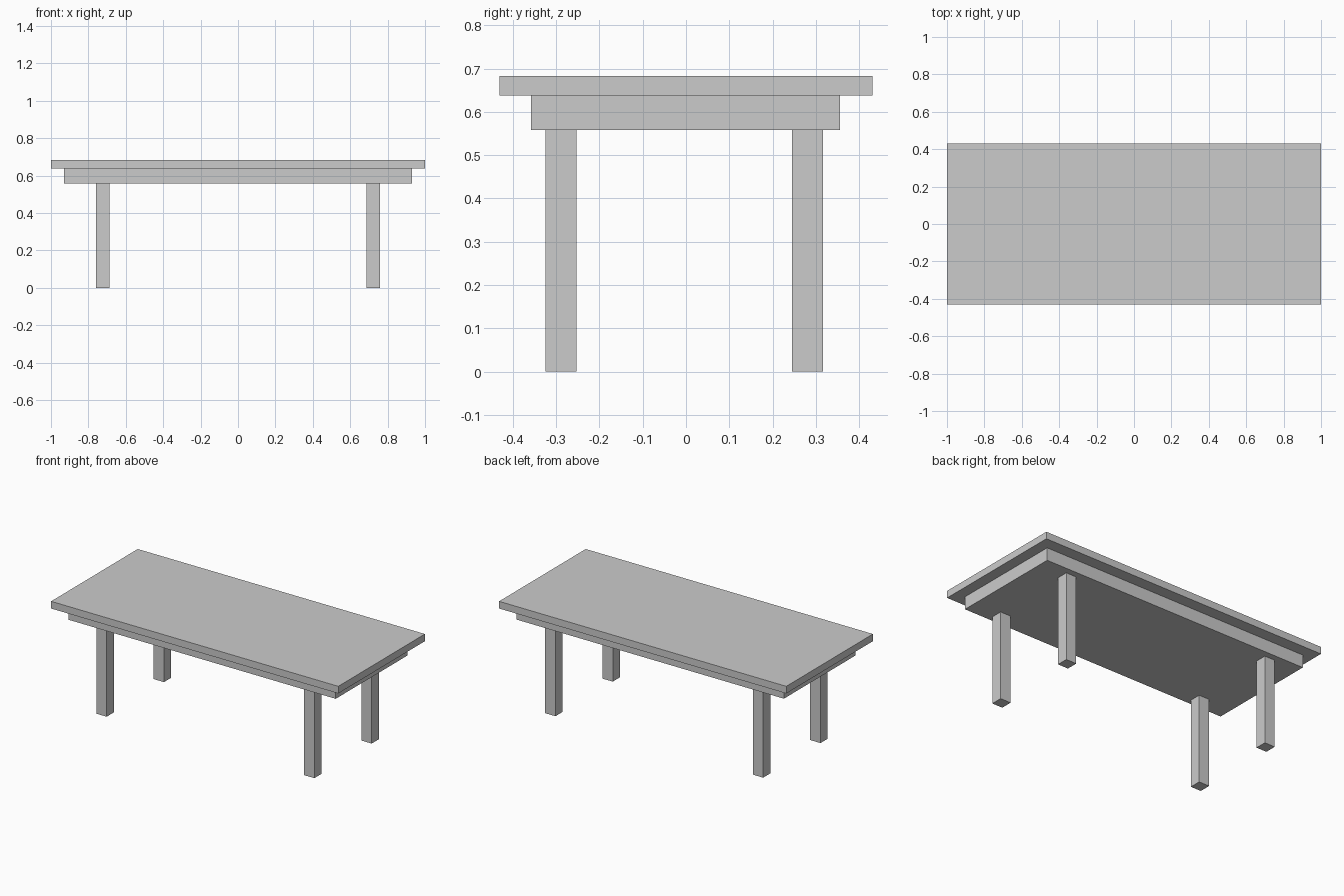
import bpy

if "Cube" in bpy.data.objects:
    bpy.data.objects.remove(bpy.data.objects["Cube"])


def box(name, center, size):
    """Axis-aligned box with its dimensions baked into the mesh."""
    bpy.ops.mesh.primitive_cube_add(size=1, location=center)
    obj = bpy.context.object
    obj.name = name
    obj.scale = size
    bpy.ops.object.transform_apply(location=False, rotation=False, scale=True)
    return obj


TOP_Z, SLAB_Z, LEG_Z = 0.683, 0.638, 0.558

# Table top
box("table_top", (0, 0, (TOP_Z + SLAB_Z) / 2), (2.0, 0.862, TOP_Z - SLAB_Z))

# Solid apron block under the top
box("apron", (0, -0.001, (SLAB_Z + LEG_Z) / 2), (1.862, 0.714, SLAB_Z - LEG_Z))

# Four square legs, set very slightly towards the front
for side, x in (("left", -0.723), ("right", 0.723)):
    for end, y in (("front", -0.289), ("back", 0.281)):
        box(f"{end}_{side}_leg", (x, y, LEG_Z / 2), (0.072, 0.072, LEG_Z))
